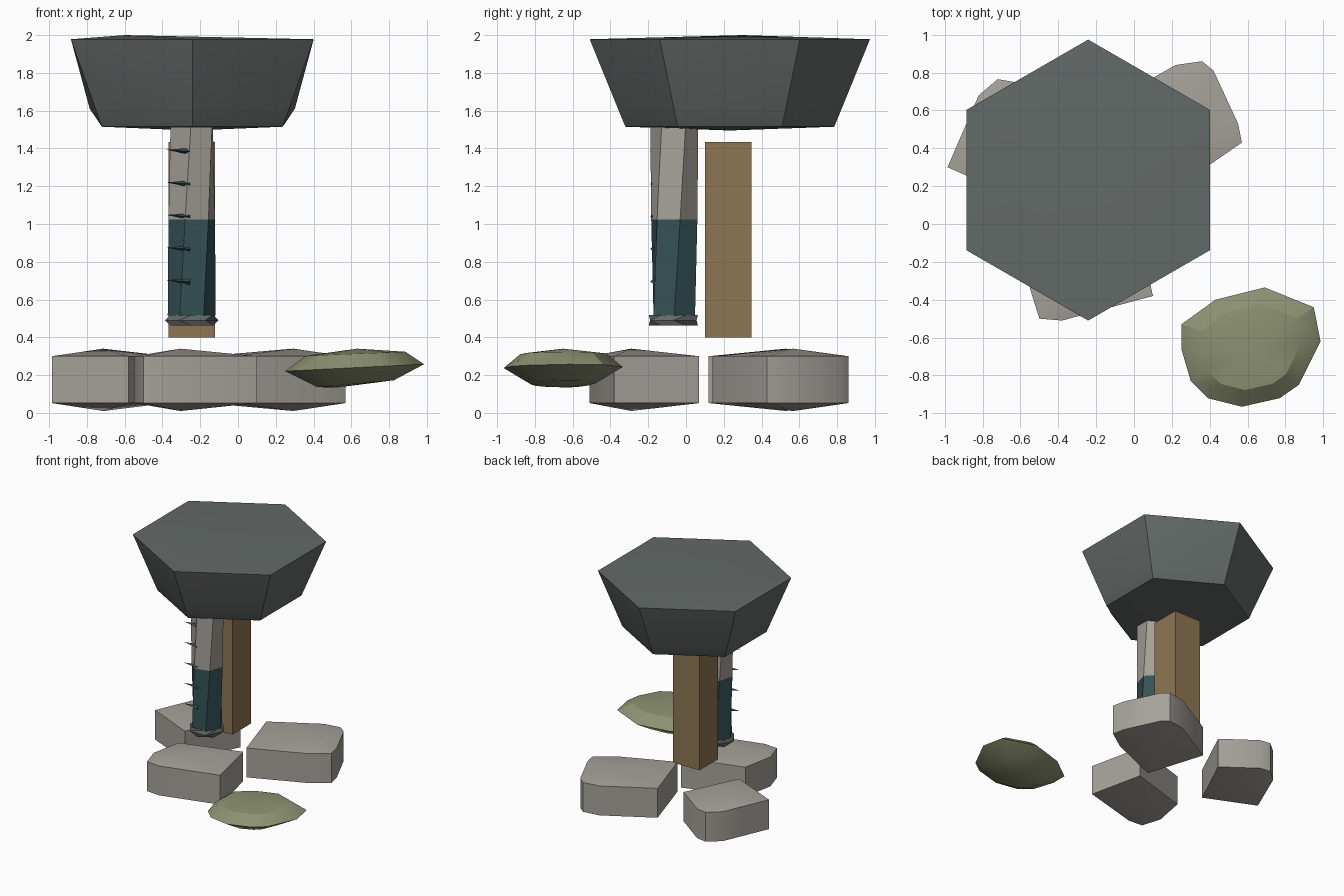
import bpy
from math import cos, sin, pi, radians
from mathutils import Vector

cube = bpy.data.objects.get("Cube")
if cube:
    bpy.data.objects.remove(cube, do_unlink=True)


def material(name, r, g, b):
    m = bpy.data.materials.new(name)
    m.use_nodes = True
    m.diffuse_color = (r, g, b, 1)
    m.node_tree.nodes["Principled BSDF"].inputs["Base Color"].default_value = (r, g, b, 1)
    return m


stone = material("pale stone", 0.38, 0.36, 0.325)
slate = material("dark slate", 0.125, 0.145, 0.138)
teal = material("deep teal", 0.035, 0.085, 0.092)
wood = material("brown wood", 0.27, 0.18, 0.085)
moss = material("moss green", 0.26, 0.285, 0.165)


def loft(name, rings, low, high, mat, smooth=0):
    """Skin equal-sized rings from bottom to top, closing each end with a fan."""
    n = len(rings[0])
    verts = [p for ring in rings for p in ring] + [low, high]
    faces = []
    last = (len(rings) - 1) * n
    for i in range(n):
        j = (i + 1) % n
        for k in range(0, last, n):
            faces.append((k + i, k + j, k + n + j, k + n + i))
        faces.append((len(verts) - 2, j, i))
        faces.append((len(verts) - 1, last + i, last + j))
    mesh = bpy.data.meshes.new(name)
    mesh.from_pydata(verts, [], faces)
    mesh.materials.append(mat)
    obj = bpy.data.objects.new(name, mesh)
    bpy.context.collection.objects.link(obj)
    if smooth:
        bpy.ops.object.select_all(action="DESELECT")
        obj.select_set(True)
        bpy.context.view_layer.objects.active = obj
        bpy.ops.object.shade_smooth_by_angle(angle=radians(smooth))
    return obj


def ring(x, y, z, r, n=6, turn=0.0):
    return [(x + r * cos(turn + 2 * pi * i / n), y + r * sin(turn + 2 * pi * i / n), z)
            for i in range(n)]


# Hexagonal bowl head, its side faces swelling slightly near the base
HX, HY = -0.242, 0.232


def hex_ring(z, corner, middle):
    return [(HX + r * cos(a), HY + r * sin(a), z)
            for i in range(12)
            for a, r in [(radians(30 * (i + 1)), middle if i % 2 else corner)]]


APOTHEM = cos(pi / 6)
loft("bowl_head",
     [hex_ring(1.515, 0.553, 0.553 * APOTHEM),
      hex_ring(1.61, 0.592, 0.543),
      hex_ring(1.978, 0.742, 0.742 * APOTHEM)],
     (HX, HY, 1.495), (-0.6, 0.3, 2.0), slate, 30)

# Twisted six-sided shaft: pale upper half, teal lower half
PX, PY, PR = -0.245, -0.062, 0.127


def shaft(name, z0, z1, mat):
    turns = [radians(28) * (z - 0.52) for z in (z0, z1)]
    loft(name, [ring(PX, PY, z, PR, 6, t) for z, t in zip((z0, z1), turns)],
         (PX, PY, z0), (PX, PY, z1), mat)


shaft("shaft_upper", 1.025, 1.515, stone)
shaft("shaft_lower", 0.515, 1.025, teal)

# Faceted collar under the shaft
loft("shaft_collar",
     [ring(PX, PY - 0.005, 0.463, 0.13, 6, pi / 6), ring(PX, PY - 0.005, 0.49, 0.142, 6),
      ring(PX, PY - 0.005, 0.518, 0.13, 6, pi / 6)],
     (PX, PY, 0.463), (PX, PY, 0.518), slate)

# Row of thorns up the front of the shaft
for i in range(5):
    z = 0.695 + 0.1725 * i
    root, tip = Vector((-0.26, -0.165, z)), (-0.38, -0.18, z + 0.008)
    base = [root + Vector((0.005, 0.025 * cos(a), 0.017 * sin(a)))
            for a in (k * pi / 2 for k in range(4))]
    loft("thorn_%d" % (i + 1), [base], root, tip, teal)

# Square wooden post
WX, WY = -0.245, 0.223
loft("wooden_post",
     [ring(WX, WY, z, 0.174, 4, pi / 4) for z in (0.4, 1.433)],
     (WX, WY, 0.4), (WX, WY, 1.433), wood)


# Loose stone blocks with softly peaked tops and bottoms
def block(name, outline):
    n = len(outline)
    cx = sum(p[0] for p in outline) / n
    cy = sum(p[1] for p in outline) / n
    loft(name, [[(x, y, z) for x, y in outline] for z in (0.052, 0.3)],
         (cx, cy, 0.01), (cx, cy, 0.34), stone, 32)


block("front_stone", [(-0.5, -0.5), (-0.38, -0.51), (0.1, -0.38), (0.0, 0.07),
                      (-0.5, -0.08), (-0.55, -0.34)])
block("back_stone", [(-0.02, 0.14), (0.41, 0.32), (0.57, 0.43), (0.55, 0.53), (0.42, 0.81),
                     (0.36, 0.86), (0.22, 0.84), (-0.17, 0.62)])
block("side_stone", [(-0.985, 0.3), (-0.58, 0.12), (-0.37, 0.56), (-0.63, 0.75),
                     (-0.72, 0.765), (-0.82, 0.68), (-0.89, 0.52)])

# Mossy slab, a flattened irregular pebble
SX, SY = 0.63, -0.65
rim = [(0.25, -0.66), (0.3, -0.83), (0.39, -0.92), (0.57, -0.965), (0.77, -0.92), (0.87, -0.85),
       (0.985, -0.62), (0.95, -0.44), (0.69, -0.335), (0.43, -0.4), (0.25, -0.53)]


def slab_ring(scale, z, tilt):
    return [(SX + scale * (x - SX), SY + scale * (y - SY), z + tilt * (x - SX)) for x, y in rim]


loft("mossy_slab",
     [slab_ring(0.55, 0.155, 0.05), slab_ring(1, 0.24, 0.05), slab_ring(0.72, 0.313, 0.03)],
     (SX - 0.1, SY, 0.135), (SX, SY, 0.34), moss, 30)
